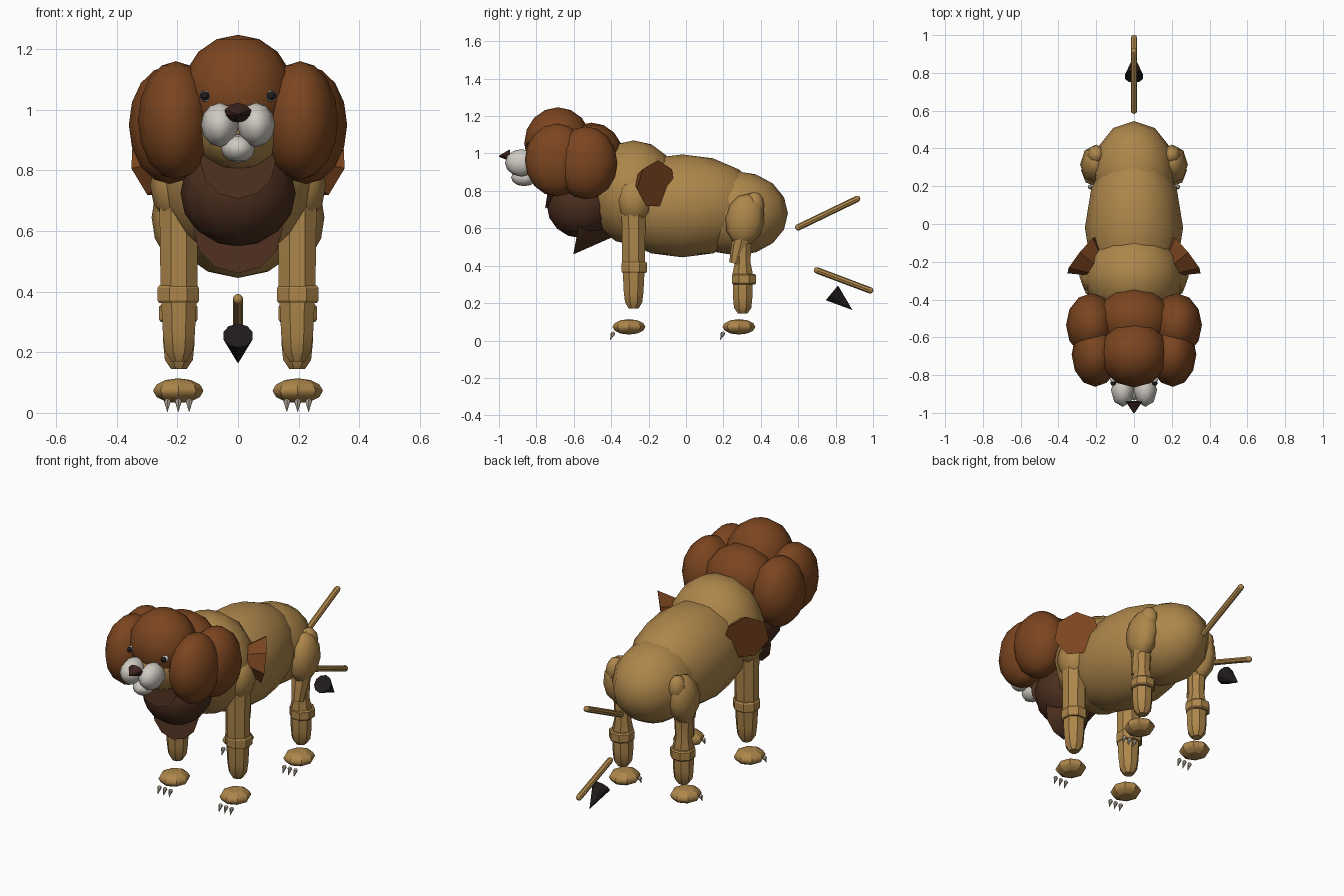
import bpy, math
from mathutils import Vector

if "Cube" in bpy.data.objects:
    bpy.data.objects.remove(bpy.data.objects["Cube"])

def material(name, r, g, b):
    m = bpy.data.materials.new(name)
    m.diffuse_color = (r, g, b, 1)
    m.use_nodes = True
    m.node_tree.nodes["Principled BSDF"].inputs["Base Color"].default_value = m.diffuse_color
    return m

TAN = material("tan", 0.42, 0.24, 0.07)
BROWN = material("brown", 0.20, 0.06, 0.014)
DARK = material("dark_brown", 0.07, 0.027, 0.013)
BLACK = material("black", 0.015, 0.011, 0.011)
NOSE = material("nose_brown", 0.045, 0.017, 0.012)
CREAM = material("cream", 0.62, 0.59, 0.54)
CLAW = material("claw", 0.4, 0.35, 0.28)

def finish(name, mat, angle):
    o = bpy.context.object
    o.name = name
    o.data.materials.append(mat)
    bpy.ops.object.shade_smooth_by_angle(angle=math.radians(angle))
    return o

def ball(name, loc, radii, mat, tilt=0, seg=12, rings=8, angle=45):
    bpy.ops.mesh.primitive_uv_sphere_add(segments=seg, ring_count=rings, radius=1, location=loc,
                                         rotation=(math.radians(tilt), 0, 0))
    bpy.context.object.scale = radii
    return finish(name, mat, angle)

def taper(name, a, b, r1, r2, mat, sides=8):
    a, b = Vector(a), Vector(b)
    d = b - a
    bpy.ops.mesh.primitive_cone_add(vertices=sides, radius1=r1, radius2=r2, depth=d.length,
                                    location=(a + b) / 2, rotation=d.to_track_quat('Z', 'Y').to_euler())
    return finish(name, mat, 30)

def lathe(name, loc, profile, mat, sides=8):
    # revolve (radius, z) points about a vertical axis
    verts, faces = [], []
    for r, z in profile:
        for i in range(sides):
            t = 2 * math.pi * (i + 0.5) / sides
            verts.append((r * math.cos(t), r * math.sin(t), z))
    for k in range(len(profile) - 1):
        for i in range(sides):
            j = (i + 1) % sides
            faces.append((k*sides + i, k*sides + j, (k+1)*sides + j, (k+1)*sides + i))
    faces.append(tuple(reversed(range(sides))))
    faces.append(tuple(range((len(profile) - 1) * sides, len(profile) * sides)))
    me = bpy.data.meshes.new(name)
    me.from_pydata(verts, [], faces)
    o = bpy.data.objects.new(name, me)
    o.location = loc
    bpy.context.collection.objects.link(o)
    bpy.ops.object.select_all(action='DESELECT')
    o.select_set(True)
    bpy.context.view_layer.objects.active = o
    return finish(name, mat, 30)

# torso
ball("belly", (0, -0.02, 0.72), (0.26, 0.43, 0.275), TAN)
ball("chest", (0, -0.28, 0.79), (0.265, 0.25, 0.28), TAN)
ball("rump", (0, 0.27, 0.68), (0.22, 0.275, 0.225), TAN)
ball("neck", (0, -0.5, 0.88), (0.17, 0.18, 0.17), TAN)

# head
ball("skull", (0, -0.70, 0.95), (0.16, 0.165, 0.15), TAN)
ball("chin", (0, -0.865, 0.872), (0.056, 0.07, 0.047), CREAM, seg=8, rings=6)
taper("nose", (0, -0.94, 0.99), (0, -1.0, 0.985), 0.045, 0.004, NOSE, 10).scale.y = 0.72

# mane
ball("mane_top", (0, -0.685, 1.055), (0.185, 0.18, 0.192), BROWN)
ball("mane_back", (0, -0.505, 0.985), (0.2, 0.17, 0.18), BROWN)
ball("chest_mane", (0, -0.56, 0.725), (0.19, 0.185, 0.178), DARK)
taper("chest_tuft_lower", (0, -0.575, 0.605), (0, -0.365, 0.565), 0.147, 0, DARK, 12)
taper("chest_tuft_upper", (0, -0.735, 0.83), (0, -0.53, 0.80), 0.125, 0, DARK, 12)

# tail
for n, a, b in (("upper", (0, 0.6, 0.605), (0, 0.915, 0.757)), ("lower", (0, 0.70, 0.375), (0, 0.985, 0.268))):
    taper("tail_" + n, a, b, 0.017, 0.017, TAN)
    for e, p in (("start", a), ("end", b)):
        ball(f"tail_{n}_{e}", p, (0.017,) * 3, TAN, seg=8, rings=6)
taper("tail_tuft", (0, 0.78, 0.255), (0, 0.89, 0.163), 0.051, 0, BLACK, 10)

LEG = [(0.028, 0.17), (0.05, 0.205), (0.057, 0.26), (0.066, 0.42), (0.067, 0.55), (0.07, 0.70)]
HIND = [(0.028, 0.145), (0.05, 0.175), (0.056, 0.23), (0.058, 0.36), (0.045, 0.42)]

for side, s in (("right", 1), ("left", -1)):
    # face halves
    ball(f"muzzle_{side}", (s*0.06, -0.88, 0.95), (0.062, 0.088, 0.073), CREAM, seg=8, rings=6)
    ball(f"eye_white_{side}", (s*0.108, -0.825, 1.045), (0.019,) * 3, CREAM, seg=8, rings=6)
    ball(f"pupil_{side}", (s*0.110, -0.842, 1.046), (0.015,) * 3, BLACK, seg=8, rings=6)

    # side mane
    ball(f"mane_front_{side}", (s*0.205, -0.69, 0.965), (0.125, 0.172, 0.195), BROWN)
    ball(f"mane_rear_{side}", (s*0.225, -0.535, 0.95), (0.135, 0.168, 0.195), BROWN)
    taper(f"shoulder_tuft_{side}", (s*0.275, -0.16, 0.835), (s*0.12, -0.285, 0.86), 0.13, 0, BROWN, 7)

    # front leg
    ball(f"shoulder_{side}", (s*0.2, -0.275, 0.75), (0.09, 0.1, 0.125), TAN, seg=8, rings=6)
    lathe(f"front_leg_{side}", (s*0.195, -0.28, 0), LEG, TAN)
    lathe(f"front_knee_{side}", (s*0.197, -0.276, 0),
          [(0.068, 0.362), (0.074, 0.37), (0.074, 0.412), (0.068, 0.42)], TAN)

    # hind leg
    ball(f"thigh_{side}", (s*0.205, 0.315, 0.645), (0.08, 0.105, 0.14), TAN, tilt=-8, seg=8, rings=6)
    ball(f"hip_{side}", (s*0.2, 0.365, 0.725), (0.05, 0.055, 0.07), TAN, seg=8, rings=6)
    taper(f"hind_shin_{side}", (s*0.2, 0.32, 0.62), (s*0.2, 0.265, 0.41), 0.065, 0.035, TAN)
    lathe(f"hind_leg_{side}", (s*0.195, 0.303, 0), HIND + [(0.05, 0.52)], TAN)
    lathe(f"hind_ankle_{side}", (s*0.197, 0.31, 0),
          [(0.062, 0.30), (0.069, 0.307), (0.069, 0.35), (0.062, 0.357)], TAN)

    # paws and claws
    for end, y in (("front", -0.305), ("hind", 0.283)):
        ball(f"{end}_paw_{side}", (s*0.197, y, 0.073), (0.083, 0.088, 0.041), TAN, seg=8, rings=6, angle=30)
        for i in (-1, 0, 1):
            x = s*0.197 + i*0.036
            taper(f"{end}_claw_{side}_{i + 2}", (x, y - 0.086, 0.038), (x, y - 0.1, 0.004), 0.012, 0.001, CLAW, 6)
            ball(f"{end}_claw_root_{side}_{i + 2}", (x, y - 0.086, 0.036), (0.012,) * 3, CLAW, seg=6, rings=4)
